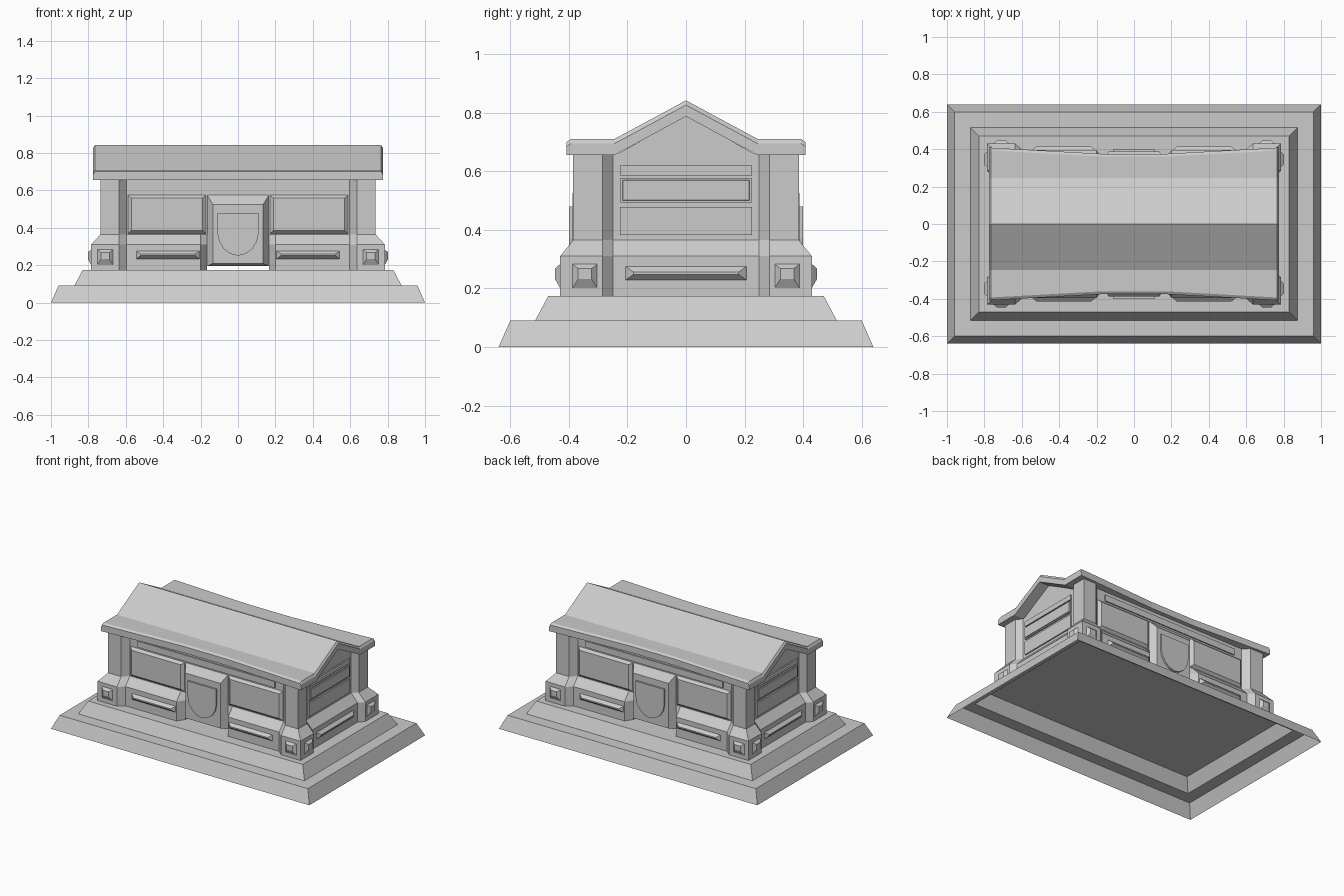
import bpy
import bmesh
from mathutils import Vector

cube = bpy.data.objects.get("Cube")
if cube:
    bpy.data.objects.remove(cube, do_unlink=True)

# One plain stone colour
stone = bpy.data.materials.new("grey_stone")
stone.use_nodes = True
stone.diffuse_color = (0.6, 0.6, 0.6, 1)
bsdf = stone.node_tree.nodes["Principled BSDF"]
bsdf.inputs["Base Color"].default_value = (0.6, 0.6, 0.6, 1)
bsdf.inputs["Roughness"].default_value = 0.8


def loft(name, rings, caps=(True, True)):
    """Skin closed rings that share one point count."""
    bm = bmesh.new()
    loops = [[bm.verts.new(p) for p in ring] for ring in rings]
    n = len(loops[0])
    for a, b in zip(loops, loops[1:]):
        for i in range(n):
            j = (i + 1) % n
            bm.faces.new((a[i], a[j], b[j], b[i]))
    if caps[0]:
        bm.faces.new(loops[0])
    if caps[1]:
        bm.faces.new(loops[-1])
    bmesh.ops.remove_doubles(bm, verts=bm.verts, dist=0.0001)
    bmesh.ops.recalc_face_normals(bm, faces=bm.faces)
    mesh = bpy.data.meshes.new(name)
    bm.to_mesh(mesh)
    bm.free()
    mesh.materials.append(stone)
    obj = bpy.data.objects.new(name, mesh)
    bpy.context.collection.objects.link(obj)
    return obj


def rect(x, y, z):
    return [(-x, -y, z), (x, -y, z), (x, y, z), (-x, y, z)]


def on_wall(wall, u, v, d):
    """Wall coordinates: u along it, v up, d outwards from the middle."""
    axis, sign = wall
    return Vector((u, sign * d, v)) if axis == "y" else Vector((sign * d, u, v))


def boss(name, wall, u, v, base, top, d0, d1, shift=0.0):
    """Raised block with sloping sides; base and top are half sizes."""
    rings = []
    for (w, h), d, dv in ((base, d0, 0), (top, d1, shift)):
        rings.append([on_wall(wall, u + a * w, v + dv + b * h, d)
                      for a, b in ((-1, -1), (1, -1), (1, 1), (-1, 1))])
    return loft(name, rings)


# Stepped hollow base
loft("stepped_base", [rect(1, 0.64, 0), rect(0.96, 0.6, 0.09),
                      rect(0.875, 0.515, 0.09), rect(0.83, 0.47, 0.175)],
     caps=(False, True))

# Plan of one quarter: front wall, corner pillar, end wall
UPPER = [(0.165, 0.345), (0.2, 0.345), (0.595, 0.345), (0.635, 0.385),
         (0.735, 0.385), (0.735, 0.285), (0.7, 0.25)]
LOWER = [(0.165, 0.345), (0.2, 0.395), (0.595, 0.395), (0.635, 0.43),
         (0.785, 0.43), (0.785, 0.285), (0.75, 0.25)]


def half_plan(points, s, z):
    front = [(s * x, -y, z) for x, y in points]
    back = [(s * x, y, z) for x, y in reversed(points)]
    return front + back


def full_plan(points, z):
    right = half_plan(points, 1, z)
    left = half_plan(points, -1, z)
    return right + left[::-1]


# Plinth halves and upper walls
for side, s in (("left", 1), ("right", -1)):
    loft(side + "_plinth", [half_plan(LOWER, s, 0.175),
                            half_plan(LOWER, s, 0.31),
                            half_plan(UPPER, s, 0.365)])
loft("upper_walls", [full_plan(UPPER, 0.364), full_plan(UPPER, 0.66)])
loft("centre_core", [rect(0.166, 0.344, 0.195), rect(0.166, 0.344, 0.37)])

# Long walls: door block, shield, panels and bosses
for end, s in (("front", -1), ("back", 1)):
    wall = ("y", s)
    door = [[(-0.165, 0.195), (0.165, 0.195), (0.165, 0.575), (-0.165, 0.575)],
            [(-0.135, 0.21), (0.135, 0.21), (0.135, 0.525), (-0.135, 0.525)]]
    loft(end + "_door_block", [[on_wall(wall, u, v, d) for u, v in ring]
                               for ring, d in zip(door, (0.344, 0.388))])
    shield = [(0, 0.25), (0.04, 0.26), (0.075, 0.285), (0.1, 0.325), (0.11, 0.37), (0.11, 0.48)]
    shield += [(-u, v) for u, v in reversed(shield[1:])]
    loft(end + "_shield", [[on_wall(wall, u, v, d) for u, v in shield]
                           for d in (0.385, 0.4)])
    boss(end + "_frieze", wall, 0, 0.607, (0.53, 0.022), (0.53, 0.022), 0.34, 0.353)
    for side, t in (("left", 1), ("right", -1)):
        tag = end + "_" + side
        boss(tag + "_panel", wall, t * 0.38, 0.472, (0.21, 0.103), (0.19, 0.086), 0.344, 0.362)
        boss(tag + "_plinth_boss", wall, t * 0.375, 0.255,
             (0.17, 0.022), (0.145, 0.004), 0.394, 0.415)
        boss(tag + "_corner_boss", wall, t * 0.71, 0.242,
             (0.043, 0.042), (0.023, 0.018), 0.429, 0.447, 0.008)

# End walls: gable, panels and bosses
for end, s in (("left", 1), ("right", -1)):
    wall = ("x", s)
    gable = [(-0.25, 0.65), (0.25, 0.65), (0, 0.79)]
    loft(end + "_gable", [[on_wall(wall, u, v, d) for u, v in gable]
                          for d in (0.6, 0.7)])
    for label, v, h in (("top", 0.603, 0.017), ("middle", 0.535, 0.042), ("lower", 0.43, 0.048)):
        boss(end + "_" + label + "_panel", wall, 0, v, (0.225, h), (0.225, h), 0.69, 0.709)
    boss(end + "_inner_panel", wall, 0, 0.535, (0.218, 0.036), (0.215, 0.033), 0.708, 0.714)
    boss(end + "_plinth_boss", wall, 0, 0.252, (0.207, 0.024), (0.18, 0.004), 0.749, 0.77)
    for side, t in (("front", -1), ("back", 1)):
        boss(end + "_" + side + "_corner_boss", wall, t * 0.345, 0.242,
             (0.043, 0.042), (0.023, 0.018), 0.784, 0.803, 0.008)


# Gabled roof with eaves that bow inwards along the long sides
def roof_section(x, eave, drop):
    half = [(0.245, 0.71 - drop), (eave - 0.015, 0.71 - drop), (eave, 0.7 - drop),
            (eave, 0.655), (0.245, 0.655)]
    ring = [(0, 0.842 - drop)] + half + [(0, 0.787)]
    ring += [(-y, z) for y, z in reversed(half)]
    return [(x, y, z) for y, z in ring]


stations = [(0.775, 0.408, 0.016), (0.765, 0.408, 0), (0.17, 0.375, 0)]
sections = [roof_section(-x, e, d) for x, e, d in stations]
sections += [roof_section(x, e, d) for x, e, d in reversed(stations)]
loft("roof", sections)
